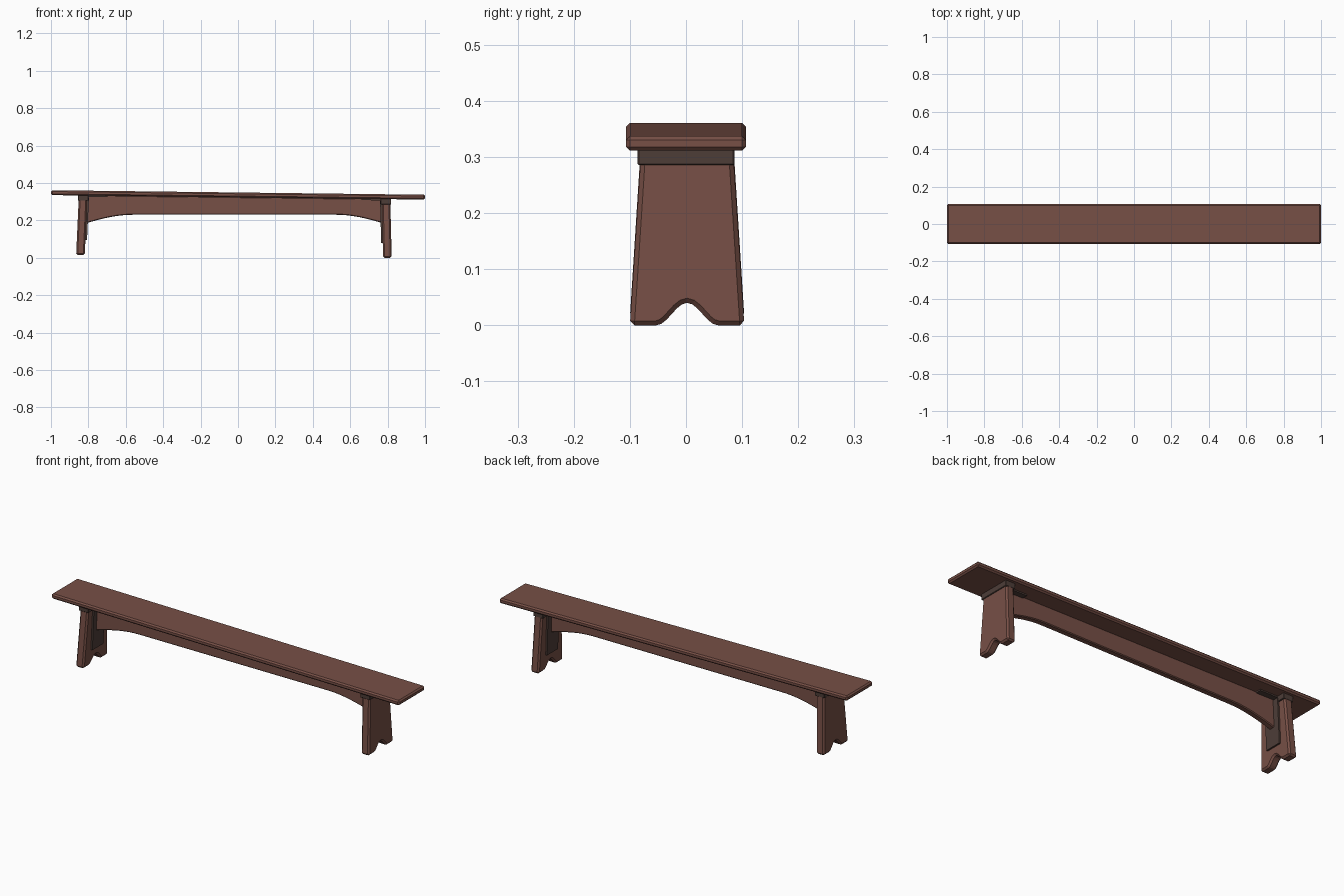
import bpy, bmesh, math
from mathutils import Vector

if "Cube" in bpy.data.objects:
    bpy.data.objects.remove(bpy.data.objects["Cube"])


def material(name, rgb):
    m = bpy.data.materials.new(name)
    m.diffuse_color = (*rgb, 1)
    m.use_nodes = True
    m.node_tree.nodes["Principled BSDF"].inputs["Base Color"].default_value = m.diffuse_color
    return m


wood = material("reddish brown wood", (0.185, 0.079, 0.061))
iron = material("dark brown metal", (0.075, 0.047, 0.039))

SLOPE = -0.012                       # the seat drops slightly to the right


def under(x):                        # height of the seat underside
    return 0.323 + SLOPE * x


def prism(name, pts, depth, place, mat, bevel):
    """Extrude a 2D outline; place(u, v, w) gives the 3D position."""
    bm = bmesh.new()
    a = [bm.verts.new(place(u, v, -depth / 2)) for u, v in pts]
    b = [bm.verts.new(place(u, v, depth / 2)) for u, v in pts]
    bm.faces.new(a)
    bm.faces.new(b[::-1])
    n = len(pts)
    for i in range(n):
        j = (i + 1) % n
        bm.faces.new((a[j], a[i], b[i], b[j]))
    bmesh.ops.recalc_face_normals(bm, faces=bm.faces)
    me = bpy.data.meshes.new(name)
    bm.to_mesh(me)
    bm.free()
    me.materials.append(mat)
    ob = bpy.data.objects.new(name, me)
    bpy.context.collection.objects.link(ob)
    if bevel:
        mod = ob.modifiers.new("chamfer", 'BEVEL')
        mod.width = bevel
        mod.segments = 1
        mod.limit_method = 'ANGLE'
        mod.angle_limit = math.radians(40)
    return ob


def rect(u0, u1, v0, v1):
    return [(u0, v0), (u1, v0), (u1, v1), (u0, v1)]


# Seat plank
prism("seat", rect(-1, 1, 0, 0.026), 0.214,
      lambda u, v, w: Vector((u, w, under(u) + v)), wood, 0.007)

# Apron with curved ends
x0, x1, steps = -0.812, 0.775, 8
arc = [(0.25 * i / steps, 0.185 + 0.045 * math.sin(math.pi / 2 * i / steps))
       for i in range(steps + 1)]
outline = [(x0 + d, z) for d, z in arc] + [(x1 - d, z) for d, z in reversed(arc)]
outline += [(x1, under(x1) + 0.002), (x0, under(x0) + 0.002)]
prism("apron", outline, 0.032, lambda u, v, w: Vector((u, w, v)), wood, 0.004)

# Leg outline with an ogee notch in the foot
N = 12
notch = []
for i in range(N + 1):
    y = -0.055 + 0.11 * i / N
    notch.append((y, 0.04 * (0.5 + 0.5 * math.cos(math.pi * y / 0.055))))

# side, x of leg centre at the top, outward splay, foot height
for label, side, cx, splay, foot in (("left", -1, -0.828, 0.045, 0.014),
                                     ("right", 1, 0.791, 0.025, 0.0)):
    top = under(cx)

    def lean(y, z, w, off=0.0):
        return Vector((cx + w + off + side * splay * (top - z), y + 0.002, z))

    leg = [(-0.102, foot)] + [(y, z + foot) for y, z in notch] + \
          [(0.102, foot), (0.082, top - 0.005), (-0.082, top - 0.005)]
    prism(label + "_leg", leg, 0.046, lean, wood, 0.008)

    # Collar between leg and seat
    prism(label + "_collar", rect(-0.086, 0.086, top - 0.028, top + 0.002), 0.056,
          lambda y, z, w: Vector((cx + w, y, z)), iron, 0.002)

    # Bracket: a plate on the inner leg face and one under the seat
    prism(label + "_leg_plate", rect(-0.045, 0.045, foot + 0.08, top - 0.01), 0.009,
          lambda y, z, w: lean(y, z, w, -side * 0.027), iron, 0)
    a, b = sorted((cx - side * 0.02, cx - side * 0.13))
    prism(label + "_seat_plate", rect(a, b, -0.007, 0.002), 0.09,
          lambda u, v, w: Vector((u, w, under(u) + v)), iron, 0)
